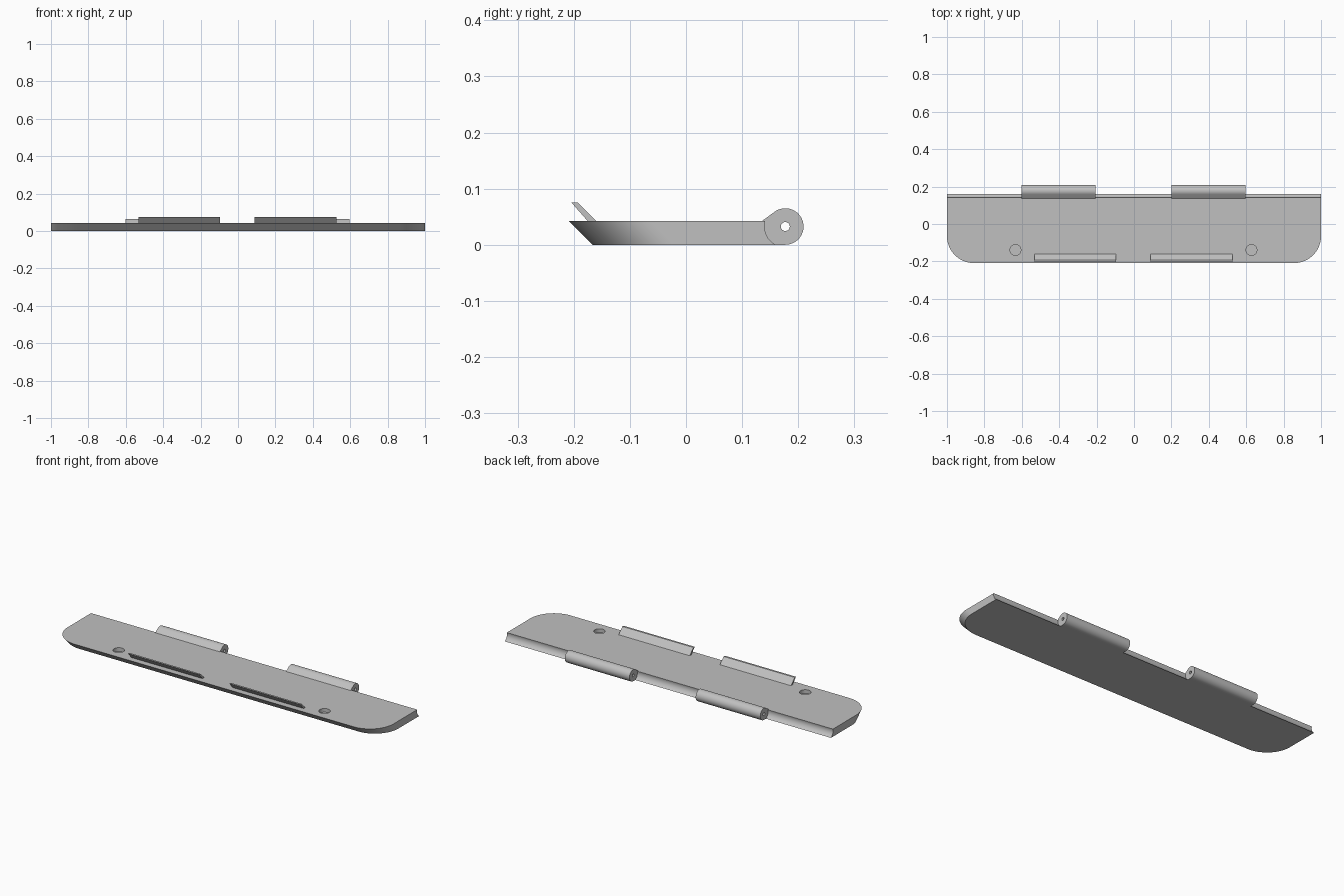
import bpy, bmesh, math

cube = bpy.data.objects.get("Cube")
if cube:
    bpy.data.objects.remove(cube, do_unlink=True)

THICK = 0.042               # plate thickness
PIN_Y, PIN_Z = 0.177, 0.0325   # hinge axis
BARREL_R, RELIEF_R, BORE_R = 0.0325, 0.037, 0.008
SHIFT = -0.003              # the fittings sit slightly off centre

grey = bpy.data.materials.new("plain grey")
grey.use_nodes = True
grey.diffuse_color = (0.53, 0.53, 0.53, 1)
grey.node_tree.nodes["Principled BSDF"].inputs["Base Color"].default_value = (0.53, 0.53, 0.53, 1)


def loft(name, rings):
    """Skin a stack of matching closed rings and cap both ends."""
    bm = bmesh.new()
    loops = [[bm.verts.new(p) for p in ring] for ring in rings]
    for a, b in zip(loops, loops[1:]):
        for i in range(len(a)):
            j = (i + 1) % len(a)
            bm.faces.new((a[i], a[j], b[j], b[i]))
    bm.faces.new(loops[0])
    bm.faces.new(loops[-1])
    bmesh.ops.recalc_face_normals(bm, faces=bm.faces)
    mesh = bpy.data.meshes.new(name)
    bm.to_mesh(mesh)
    bm.free()
    mesh.materials.append(grey)
    obj = bpy.data.objects.new(name, mesh)
    bpy.context.collection.objects.link(obj)
    return obj


def prism(name, profile, x0, x1):
    """Extrude a (y, z) profile along x."""
    return loft(name, [[(x, y, z) for y, z in profile] for x in (x0, x1)])


def arc(cx, cy, r, start, end, steps):
    angles = [math.radians(start + (end - start) * i / steps) for i in range(steps + 1)]
    return [(cx + r * math.cos(a), cy + r * math.sin(a)) for a in angles]


def activate(obj):
    bpy.ops.object.select_all(action='DESELECT')
    obj.select_set(True)
    bpy.context.view_layer.objects.active = obj


def cut(obj, cutter):
    mod = obj.modifiers.new("cut", 'BOOLEAN')
    mod.operation, mod.solver, mod.object = 'DIFFERENCE', 'EXACT', cutter
    activate(obj)
    bpy.ops.object.modifier_apply(modifier=mod.name)
    bpy.data.objects.remove(cutter, do_unlink=True)


def smooth(obj):
    activate(obj)
    bpy.ops.object.shade_smooth_by_angle(angle=math.radians(30))


# Plate: rounded front corners, front leaning outward, hollow back edge
def relief_y(z):
    return PIN_Y - math.sqrt(RELIEF_R ** 2 - (z - PIN_Z) ** 2)


def plate_ring(z, radius=0.145):
    front = -0.167 - z
    left = arc(radius - 1, front + radius, radius, 180, 270, 20)
    right = arc(1 - radius, front + radius, radius, 270, 360, 20)
    back = [(1, relief_y(z)), (-1, relief_y(z))]
    return [(x, y, z) for x, y in left + right + back]


LEVELS = [THICK * i / 10 for i in range(11)]
plate = loft("plate", [plate_ring(z) for z in LEVELS])

# Blind round recesses in the top of the plate
for side in (-1, 1):
    circle = arc(side * 0.631 + SHIFT, -0.139, 0.029, 0, 360, 40)[:-1]
    cut(plate, loft("recess_cutter", [[(x, y, z) for x, y in circle] for z in (0.022, 0.06)]))
smooth(plate)

# Hinge barrel profile: round knuckle whose web meets the hollow back edge
knuckle = arc(PIN_Y, PIN_Z, BARREL_R, -90, 125, 40)
web = [(0.135, THICK)] + [(relief_y(z), z) for z in reversed(LEVELS)]
bore = arc(PIN_Y, PIN_Z, BORE_R, 0, 360, 24)[:-1]

# Slanted catch profile
catch = [(-0.175, THICK), (-0.160, THICK), (-0.193, 0.075), (-0.204, 0.075)]

for side, word in ((-1, "right"), (1, "left")):
    x = side * 0.401 + SHIFT
    barrel = prism(word + "_hinge_barrel", knuckle + web, x - 0.198, x + 0.198)
    cut(barrel, prism("bore_cutter", bore, x - 0.3, x + 0.3))
    smooth(barrel)
    x = side * 0.3105 + SHIFT
    prism(word + "_catch", catch, x - 0.218, x + 0.218)
